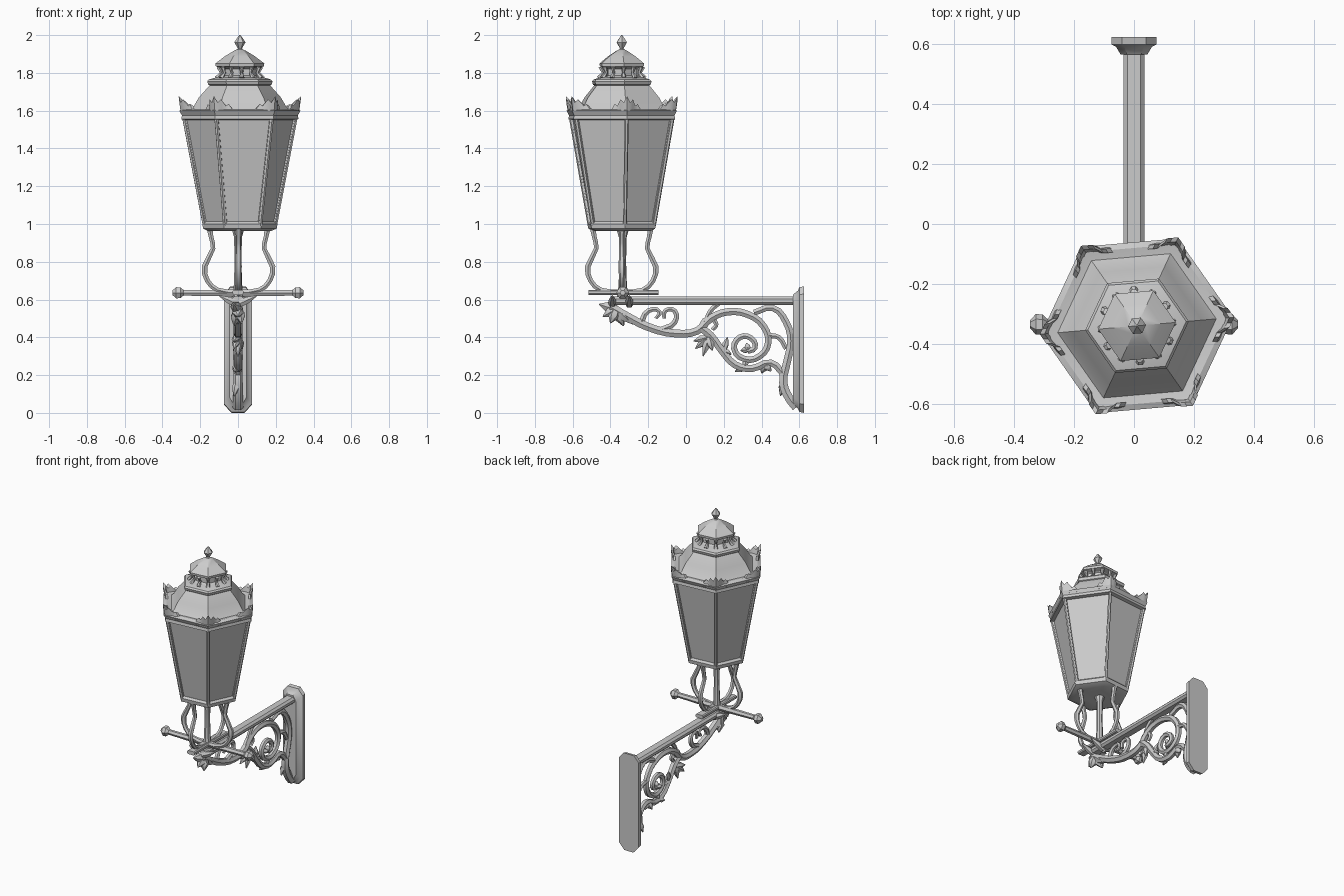
import bpy, bmesh
from math import sin, cos, radians, pi
from mathutils import Vector

if "Cube" in bpy.data.objects:
    bpy.data.objects.remove(bpy.data.objects["Cube"])

C = Vector((0.01, -0.34, 0))      # lantern axis
ROT = radians(5)                  # slight twist of the hexagonal lantern


def finish(ob, angle=30):
    bpy.ops.object.select_all(action='DESELECT')
    bpy.context.view_layer.objects.active = ob
    ob.select_set(True)
    bpy.ops.object.shade_smooth_by_angle(angle=radians(angle))
    return ob


def from_bmesh(name, bm):
    bmesh.ops.recalc_face_normals(bm, faces=bm.faces)
    me = bpy.data.meshes.new(name)
    bm.to_mesh(me)
    bm.free()
    ob = bpy.data.objects.new(name, me)
    bpy.context.collection.objects.link(ob)
    return finish(ob)


def loft(name, rings, panels=None):
    """Skin closed rings of points and cap both ends; optionally inset the sides."""
    bm = bmesh.new()
    vs = [[bm.verts.new(p) for p in r] for r in rings]
    n = len(rings[0])
    sides = [bm.faces.new((a[i], a[(i + 1) % n], b[(i + 1) % n], b[i]))
             for a, b in zip(vs, vs[1:]) for i in range(n)]
    bm.faces.new(vs[0])
    bm.faces.new(vs[-1])
    if panels:
        bmesh.ops.recalc_face_normals(bm, faces=bm.faces)
        bmesh.ops.inset_individual(bm, faces=sides, thickness=panels[0], depth=0)
        bmesh.ops.inset_individual(bm, faces=sides, thickness=0.002, depth=panels[1])
    return from_bmesh(name, bm)


def ring(r, z, n=6, c=C, rot=ROT):
    return [(c.x + r * cos(rot + 2 * pi * i / n),
             c.y + r * sin(rot + 2 * pi * i / n), z) for i in range(n)]


def turned(name, profile, n=6, c=C, rot=ROT, panels=None):
    return loft(name, [ring(r, z, n, c, rot) for r, z in profile], panels)


def tubes(name, paths, smooth=True, res=3):
    """Each path is a list of (x, y, z, radius); all become one mesh."""
    cu = bpy.data.curves.new(name, 'CURVE')
    cu.dimensions = '3D'
    cu.bevel_depth = 1
    cu.bevel_resolution = 1
    cu.use_fill_caps = True
    cu.resolution_u = res
    for path in paths:
        s = cu.splines.new('BEZIER')
        s.bezier_points.add(len(path) - 1)
        for p, (x, y, z, r) in zip(s.bezier_points, path):
            p.co = (x, y, z)
            p.radius = r
            p.handle_left_type = p.handle_right_type = 'AUTO' if smooth else 'VECTOR'
    ob = bpy.data.objects.new(name, cu)
    bpy.context.collection.objects.link(ob)
    bpy.ops.object.select_all(action='DESELECT')
    bpy.context.view_layer.objects.active = ob
    ob.select_set(True)
    bpy.ops.object.convert(target='MESH')
    return finish(bpy.context.object, 50)


def box(name, x, y0, y1, z0, z1, ch):
    """Chamfered bar running along y, half width x."""
    prof = [(-x, z0 + ch), (-x + ch, z0), (x - ch, z0), (x, z0 + ch),
            (x, z1 - ch), (x - ch, z1), (-x + ch, z1), (-x, z1 - ch)]
    return loft(name, [[(a, y, b) for a, b in prof] for y in (y0, y1)])


# Lantern body with recessed panes, base tray and corner bars
turned("glass_body", [(0.188, 0.99), (0.297, 1.565)], panels=(0.016, -0.007))
turned("base_tray", [(0.09, 0.965), (0.165, 0.962), (0.195, 0.975), (0.2, 1.0), (0.185, 1.012)])
tubes("corner_bars", [[(*a, 0.010), (*b, 0.011)] for a, b in
                      zip(ring(0.188, 0.99), ring(0.297, 1.565))], smooth=False, res=1)

# Cornice, domed roof, rim, vent and cap
turned("cornice", [(0.29, 1.55), (0.312, 1.555), (0.308, 1.575), (0.322, 1.6),
                   (0.3, 1.61), (0.25, 1.60)])
turned("roof", [(0.275, 1.595), (0.247, 1.62), (0.218, 1.67), (0.16, 1.735)])
turned("roof_rim", [(0.155, 1.73), (0.168, 1.738), (0.174, 1.755), (0.165, 1.765), (0.12, 1.778)])
turned("vent_core", [(0.12, 1.77), (0.088, 1.785), (0.088, 1.82), (0.11, 1.835)])
tubes("vent_posts", [[(*a, 0.014), (*b, 0.008), (*c, 0.013)] for a, b, c in
                     zip(ring(0.122, 1.772, 12), ring(0.1, 1.8, 12), ring(0.112, 1.832, 12))],
      smooth=False, res=1)
turned("cap", [(0.1, 1.825), (0.128, 1.835), (0.13, 1.85), (0.08, 1.888), (0.03, 1.918), (0.014, 1.925)])
turned("finial", [(0.022, 1.915), (0.011, 1.93), (0.03, 1.962), (0.018, 1.98), (0.003, 2.0)], n=6)

# Leafy crests folded round each cornice corner
bm = bmesh.new()
corners = [Vector(p) for p in ring(0.314, 1.585)]
shape = [(0.095, 0.015), (0.07, 0.05), (0.055, 0.04), (0.038, 0.075), (0.02, 0.058), (0, 0.092)]
for i, c in enumerate(corners):
    out = (c - C) * Vector((1, 1, 0))
    out.normalize()
    steps = [(corners[i - 1], s, h) for s, h in shape]
    steps += [(corners[(i + 1) % 6], s, h) for s, h in shape[-2::-1]]
    prev = None
    for other, s, h in steps:
        base = c + (other - c).normalized() * s
        up = Vector((0, 0, h))
        bulge = 0.012 if h > 0.055 else -0.008
        pts = [base - out * 0.022, base, base + up + out * bulge, base + up * 0.85 + out * (bulge - 0.016)]
        cur = [bm.verts.new(p) for p in pts]
        if prev:
            for k in range(4):
                bm.faces.new((prev[k], prev[(k + 1) % 4], cur[(k + 1) % 4], cur[k]))
        else:
            bm.faces.new(cur)
        prev = cur
    bm.faces.new(prev)
from_bmesh("crown_crests", bm)

# Four bowed legs with a centre rod
leg = [(0.155, 0.985, 0.018), (0.145, 0.93, 0.014), (0.135, 0.87, 0.014), (0.18, 0.775, 0.017),
       (0.165, 0.7, 0.015), (0.11, 0.65, 0.015), (0.0, 0.637, 0.018)]
tubes("legs", [[(0.003 + cos(a) * r, C.y + sin(a) * r, z, w) for r, z, w in leg]
               for a in (0, pi / 2, pi, 3 * pi / 2)], res=2)
ax = Vector((0.0, -0.335, 0))
turned("centre_rod", [(0.03, 0.61), (0.022, 0.68), (0.018, 0.8), (0.021, 0.93), (0.035, 0.98)], 8, ax)
box("leg_foot", 0.028, -0.515, -0.145, 0.625, 0.65, 0.006)

# Cross bar with end knobs
tubes("ladder_bar", [[(-0.31, -0.335, 0.636, 0.017), (0, -0.335, 0.634, 0.021),
                      (0.31, -0.335, 0.636, 0.017)]], smooth=False, res=1)
for name, s in (("left", -1), ("right", 1)):
    loft(name + "_bar_knob", [[(s * x, -0.335 + r * cos(k * pi / 3), 0.636 + r * sin(k * pi / 3))
                               for k in range(6)]
                              for x, r in ((0.285, 0.014), (0.305, 0.033), (0.328, 0.034), (0.347, 0.014))])

# Arm and wall plate
box("arm", 0.035, -0.4, 0.6, 0.572, 0.615, 0.013)
outline = [(-0.035, 0), (0.035, 0), (0.075, 0.045), (0.075, 0.63), (0.04, 0.67),
           (-0.04, 0.67), (-0.075, 0.63), (-0.075, 0.045)]
loft("wall_plate", [[(x * k, y, 0.335 + (z - 0.335) * m) for x, z in outline]
                    for y, k, m in ((0.625, 1, 1), (0.6, 1, 0.985), (0.592, 0.8, 0.93), (0.567, 0.6, 0.87))])


# Scrollwork below the arm, drawn as (y, z, radius) in the centre plane
def flat(path):
    return [(0, y, z, r) for y, z, r in path]


def stem(pts, r0, r1):
    n = len(pts) - 1
    return flat([(y, z, r0 + (r1 - r0) * i / n) for i, (y, z) in enumerate(pts)])


tubes("scroll_stems", [
    stem([(-0.4, 0.56), (-0.31, 0.51), (-0.2, 0.455), (-0.05, 0.42), (0.06, 0.435), (0.13, 0.5),
          (0.22, 0.535), (0.33, 0.52), (0.41, 0.46), (0.435, 0.37), (0.39, 0.3), (0.31, 0.285),
          (0.255, 0.34), (0.285, 0.4), (0.345, 0.395), (0.365, 0.345), (0.325, 0.325)], 0.026, 0.016),
    stem([(0.08, 0.45), (0.13, 0.41), (0.19, 0.33), (0.26, 0.255), (0.35, 0.235), (0.45, 0.265),
          (0.52, 0.2)], 0.024, 0.02),
    stem([(0.36, 0.53), (0.46, 0.555), (0.53, 0.48), (0.555, 0.38), (0.535, 0.27), (0.515, 0.16),
          (0.545, 0.08), (0.585, 0.03)], 0.018, 0.028),
    stem([(0.43, 0.41), (0.49, 0.4), (0.53, 0.34)], 0.016, 0.014),
    stem([(-0.24, 0.47), (-0.2, 0.54), (-0.14, 0.535), (-0.16, 0.5)], 0.018, 0.01),
    stem([(-0.13, 0.44), (-0.06, 0.48), (-0.06, 0.54), (-0.11, 0.54), (-0.115, 0.5)], 0.018, 0.012),
    stem([(0.07, 0.44), (0.12, 0.5), (0.16, 0.47), (0.14, 0.44)], 0.018, 0.012),
    stem([(0.1, 0.47), (0.13, 0.54), (0.18, 0.585)], 0.014, 0.014),
])


# Pointed leaves growing from the stems
def leaves(y, z, tips, w=0.022):
    out = []
    for i, (ty, tz) in enumerate(tips):
        x = 0.02 * (i % 3 - 1)
        out.append([(0, y, z, w * 0.7), (x * 0.6, (y + ty) / 2, (z + tz) / 2, w), (x, ty, tz, 0.003)])
    return out


tubes("scroll_leaves",
      leaves(-0.37, 0.55, [(-0.46, 0.575), (-0.44, 0.51), (-0.4, 0.475), (-0.33, 0.46), (-0.28, 0.47)], 0.03)
      + leaves(0.12, 0.4, [(0.05, 0.34), (0.09, 0.3), (0.14, 0.33), (0.04, 0.38)])
      + leaves(0.42, 0.26, [(0.4, 0.21), (0.45, 0.22)])
      + leaves(0.31, 0.24, [(0.26, 0.22), (0.32, 0.29)], 0.018)
      + leaves(0.52, 0.17, [(0.5, 0.09), (0.54, 0.05)])
      + leaves(0.2, 0.33, [(0.22, 0.4), (0.24, 0.31)], 0.018)
      + leaves(0.33, 0.335, [(0.29, 0.33), (0.32, 0.37)], 0.018), res=2)

# Side leaves under the lantern end of the arm
tubes("arm_end_leaves", [[(0, y, 0.575, 0.022), (s * 0.05, y, 0.597, 0.02), (s * 0.098, y, 0.62, 0.004)]
                         for s in (-1, 1) for y in (-0.39, -0.3)], res=2)
